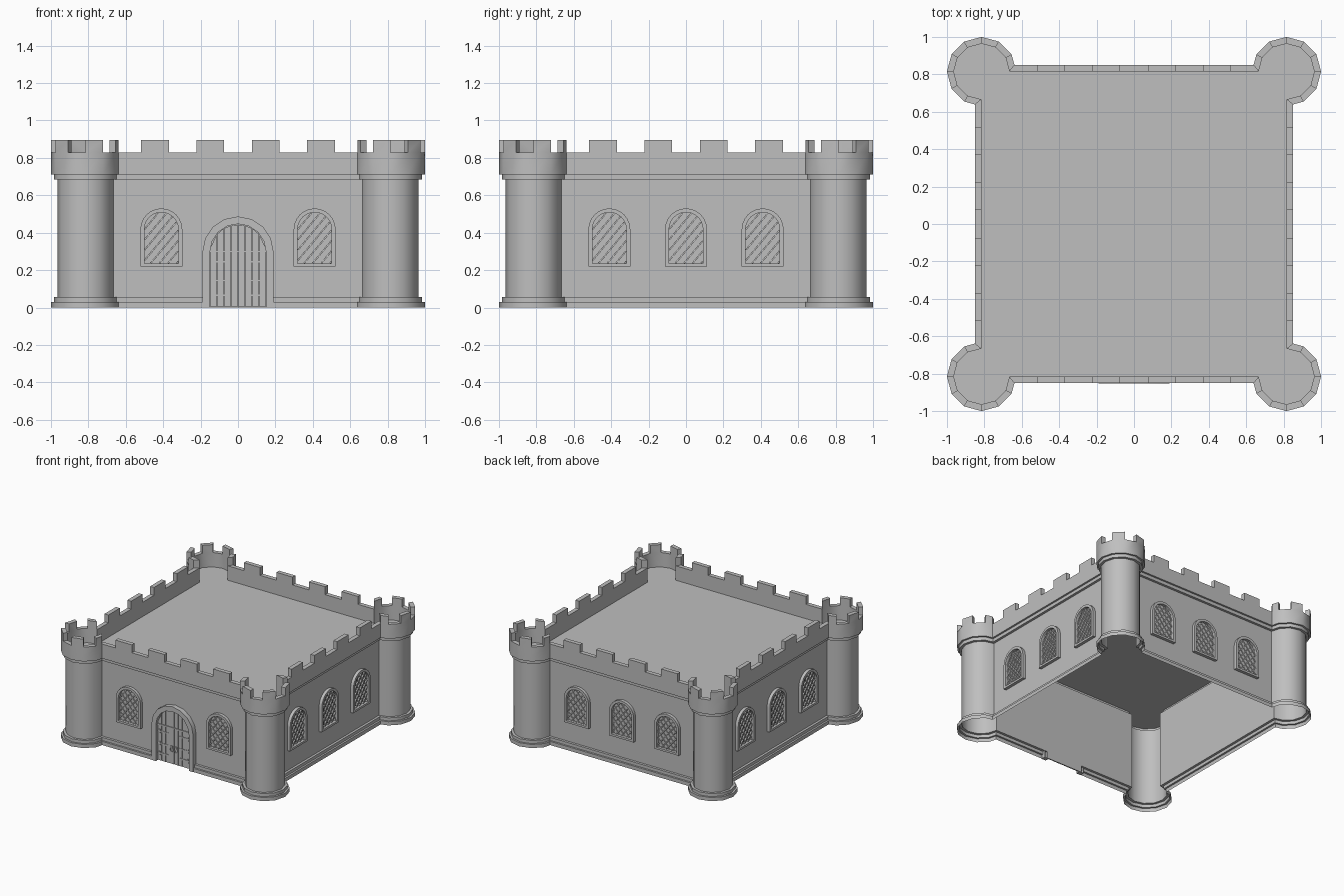
import bpy, bmesh, math
from mathutils import Vector, Matrix

if "Cube" in bpy.data.objects:
    bpy.data.objects.remove(bpy.data.objects["Cube"])

stone = bpy.data.materials.new("stone grey")
stone.use_nodes = True
stone.diffuse_color = (0.52, 0.52, 0.52, 1)
stone.node_tree.nodes["Principled BSDF"].inputs["Base Color"].default_value = (0.52, 0.52, 0.52, 1)

C, R = 0.815, 0.149          # tower centre and shaft radius; walls run through the centres
ROOF, LOW, HIGH = 0.712, 0.83, 0.895
DOOR_CUT = 0.17


def quad(bm, *pts):
    bm.faces.new([bm.verts.new(p) for p in pts])


def finish(bm, name):
    """Weld, orient and smooth a mesh, then link it as an object."""
    bmesh.ops.remove_doubles(bm, verts=bm.verts, dist=1e-5)
    bmesh.ops.recalc_face_normals(bm, faces=bm.faces)
    mesh = bpy.data.meshes.new(name)
    bm.to_mesh(mesh)
    bm.free()
    mesh.materials.append(stone)
    ob = bpy.data.objects.new(name, mesh)
    bpy.context.collection.objects.link(ob)
    bpy.ops.object.select_all(action='DESELECT')
    ob.select_set(True)
    bpy.context.view_layer.objects.active = ob
    bpy.ops.object.shade_smooth_by_angle(angle=math.radians(40))
    return ob


def outline(cuts):
    """Plan of the castle: three quarters of a twelve-sided tower per corner, then a wall."""
    side = [Vector((C + R * math.cos(a), C + R * math.sin(a)))
            for a in (math.radians(30 * i - 90) for i in range(10))]
    side += [Vector((x, C)) for x in cuts]
    return [Matrix.Rotation(math.pi / 2 * k, 2) @ p for k in range(4) for p in side]


def offset(pts, d):
    """Mitred outward offset of a counter-clockwise outline."""
    out = []
    for i, p in enumerate(pts):
        e1 = (p - pts[i - 1]).normalized()
        e2 = (pts[(i + 1) % len(pts)] - p).normalized()
        n1, n2 = Vector((e1.y, -e1.x)), Vector((e2.y, -e2.x))
        out.append(p + (n1 + n2) * d / (1 + n1.dot(n2)))
    return out


def at(p, z):
    return (p.x, p.y, z)


# Shell: plinth steps, walls with towers, cornice steps and the roof deck
plan = outline([DOOR_CUT, -DOOR_CUT])
door_seg = 2 * 12 + 10
tiers = [(0.035, 0), (0.035, 0.03), (0.02, 0.03), (0.02, 0.055), (0, 0.055),
         (0, 0.685), (0.02, 0.685), (0.02, ROOF), (0.035, ROOF)]
bm = bmesh.new()
for t, ((d0, z0), (d1, z1)) in enumerate(zip(tiers, tiers[1:])):
    a, b = offset(plan, d0), offset(plan, d1)
    for i in range(len(plan)):
        j = (i + 1) % len(plan)
        if i == door_seg and t < 4:      # the plinth stops at the doorway
            continue
        quad(bm, at(a[i], z0), at(a[j], z0), at(b[j], z1), at(b[i], z1))
p, q = plan[door_seg], plan[door_seg + 1]
quad(bm, at(p, 0), at(q, 0), at(q, 0.055), at(p, 0.055))
finish(bm, "castle_walls")

bm = bmesh.new()
quad(bm, *[at(p, ROOF) for p in offset(plan, 0.02)])
finish(bm, "roof_deck")

# Battlements: alternate low and high segments all the way round
half = C - R
inner = outline([half - 2 * half * i / 9 for i in range(1, 9)])
outer = offset(inner, 0.035)
bm = bmesh.new()
for i in range(len(inner)):
    j = (i + 1) % len(inner)
    top = HIGH if i % 2 == 0 else LOW
    for ring in (inner, outer):
        quad(bm, at(ring[i], ROOF), at(ring[j], ROOF), at(ring[j], LOW), at(ring[i], LOW))
        if top == HIGH:
            quad(bm, at(ring[i], LOW), at(ring[j], LOW), at(ring[j], HIGH), at(ring[i], HIGH))
    quad(bm, at(outer[i], top), at(outer[j], top), at(inner[j], top), at(inner[i], top))
    quad(bm, at(outer[i], LOW), at(inner[i], LOW), at(inner[i], HIGH), at(outer[i], HIGH))
finish(bm, "battlements")


# Wall fittings are drawn in (u, z) and stand out from the wall towards -y
def arch(h, bottom, spring, n):
    arc = [(h * math.cos(math.pi * i / n), spring + h * math.sin(math.pi * i / n))
           for i in range(n + 1)]
    return [(h, bottom)] + arc + [(-h, bottom)]


def prism(bm, pts, depth):
    quad(bm, *[(u, -depth, z) for u, z in pts])
    for (u, z), (v, w) in zip(pts, pts[1:] + pts[:1]):
        quad(bm, (u, 0, z), (v, 0, w), (v, -depth, w), (u, -depth, z))


def box(bm, u0, u1, z0, z1, depth):
    prism(bm, [(u0, z0), (u1, z0), (u1, z1), (u0, z1)], depth)


def arch_frame(bm, out, inn, depth, closed):
    n = len(out)
    for i in range(n if closed else n - 1):
        j = (i + 1) % n
        (a, b), (c, d), (e, f), (g, h) = out[i], out[j], inn[j], inn[i]
        quad(bm, (a, -depth, b), (c, -depth, d), (e, -depth, f), (g, -depth, h))
        quad(bm, (a, 0, b), (c, 0, d), (c, -depth, d), (a, -depth, b))
        quad(bm, (g, 0, h), (e, 0, f), (e, -depth, f), (g, -depth, h))
    if not closed:
        for (a, b), (c, d) in ((out[0], inn[0]), (out[-1], inn[-1])):
            quad(bm, (a, 0, b), (c, 0, d), (c, -depth, d), (a, -depth, b))


def place(ob, u, k):
    turn = Matrix.Rotation(math.pi / 2 * k, 4, 'Z')
    ob.matrix_world = turn @ Matrix.Translation((u, -C, 0))


# Window: arched frame with a diagonal lattice
W, SILL, SPRING = 0.091, 0.235, 0.418


def in_window(u, z):
    return abs(u) <= W and z >= SILL and (z <= SPRING or u * u + (z - SPRING) ** 2 <= W * W)


bm = bmesh.new()
arch_frame(bm, arch(0.112, 0.218, SPRING, 12), arch(W, SILL, SPRING, 12), 0.025, True)
for s in (-1, 1):
    dirn = Vector((s * 0.64, 0.77))
    side = Vector((dirn.y, -dirn.x)) * 0.004
    for k in range(-6, 7):
        start = Vector((k * 0.046, 0.36)) - dirn * 0.4
        run = [q for q in (start + dirn * 0.004 * i for i in range(200)) if in_window(q.x, q.y)]
        if len(run) > 3:
            a, b = run[0], run[-1]
            prism(bm, [tuple(a + side), tuple(b + side), tuple(b - side), tuple(a - side)],
                  0.009 + 0.002 * s)
window = finish(bm, "window")
place(window, -0.41, 0)
for k, names in enumerate(("front", "right", "back", "left")):
    for u in (-0.41, 0, 0.41):
        if k == 0 and u <= 0:
            continue
        copy = bpy.data.objects.new(names + "_window", window.data)
        bpy.context.collection.objects.link(copy)
        place(copy, u, k)
window.name = "front_window"

# Door surround
D, D_SPRING = 0.15, 0.297
bm = bmesh.new()
arch_frame(bm, arch(0.19, 0, D_SPRING, 8), arch(D, 0, D_SPRING, 8), 0.038, False)
place(finish(bm, "door_frame"), 0, 0)

# Door planks, cut to the arch at the top
bm = bmesh.new()
step = D / 4
for i in range(8):
    u0, u1 = -D + i * step + 0.002, -D + (i + 1) * step - 0.002
    z0, z1 = (D_SPRING + math.sqrt(max(D * D - u * u, 0)) - 0.004 for u in (u0, u1))
    box(bm, u0, u1, 0.004, D_SPRING - 0.004, 0.014)
    prism(bm, [(u0, D_SPRING), (u1, D_SPRING), (u1, z1), (u0, z0)], 0.014)
place(finish(bm, "door_planks"), 0, 0)

# Iron straps, lintel bar and ring handles
bm = bmesh.new()
box(bm, -D, D, D_SPRING - 0.004, D_SPRING + 0.008, 0.02)
for s in (-1, 1):
    for z in (0.065, 0.145, 0.245):
        a, b = sorted((s * 0.148, s * 0.05))
        box(bm, a, b, z - 0.006, z + 0.006, 0.018)
        a, b = sorted((s * 0.125, s * 0.135))
        box(bm, a, b, z - 0.016, z + 0.016, 0.018)
    a, b = sorted((s * 0.01, s * 0.03))
    box(bm, a, b, 0.135, 0.152, 0.02)
    for i in range(12):
        ring = []
        for t in (i, i + 1):
            ang = math.pi * t / 6
            ring.append([(s * 0.02 + r * math.cos(ang), 0.122 + 1.3 * r * math.sin(ang))
                         for r in (0.011, 0.016)])
        prism(bm, [ring[0][0], ring[0][1], ring[1][1], ring[1][0]], 0.022)
place(finish(bm, "door_ironwork"), 0, 0)
